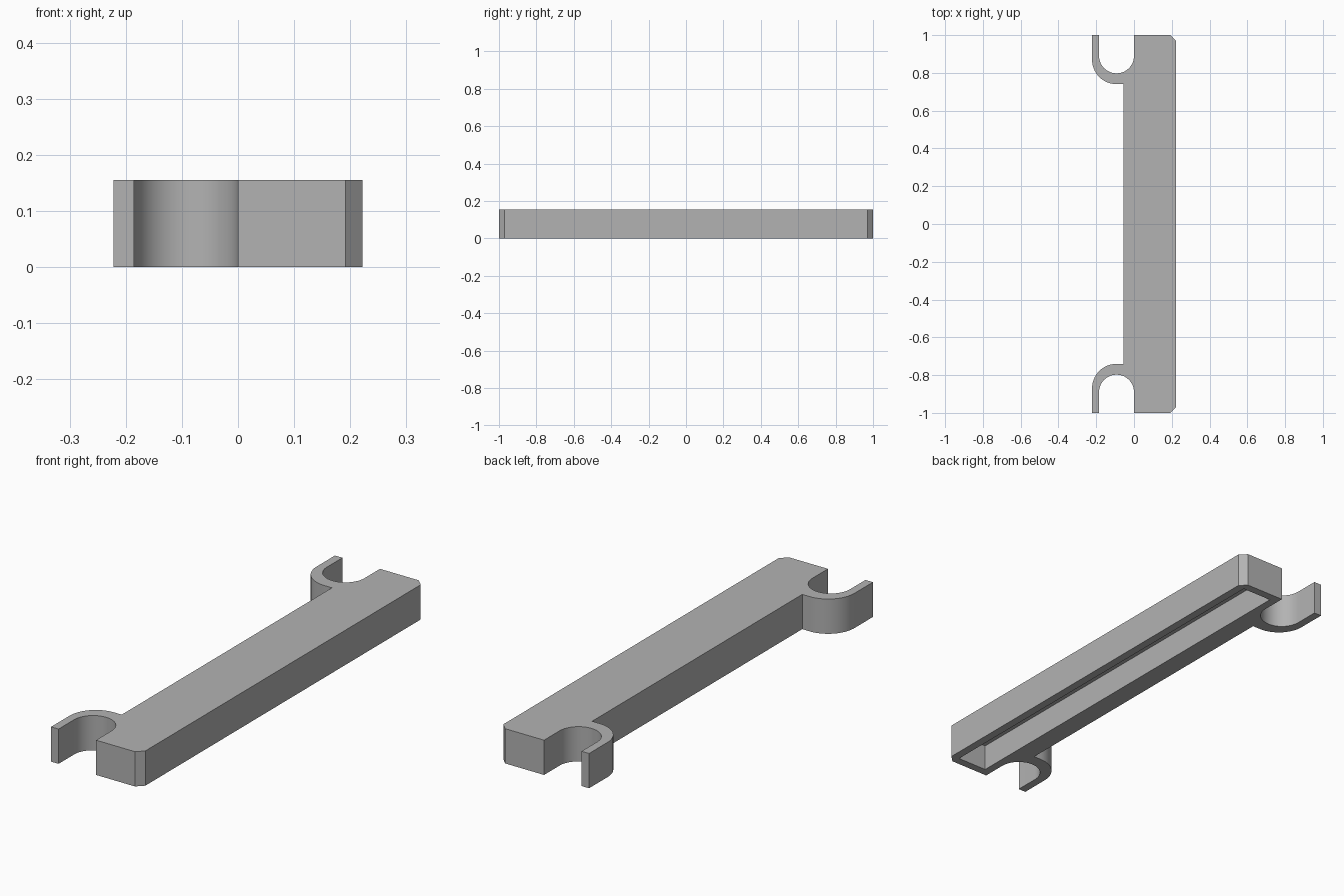
import bpy, bmesh
from math import pi, cos, sin, radians

cube = bpy.data.objects.get("Cube")
if cube:
    bpy.data.objects.remove(cube, do_unlink=True)

HEIGHT = 0.155
WALL = 0.037
SIDE = 0.222           # half width
CHAMFER = 0.03
HOOK_X = -SIDE / 2 + WALL / 2   # centre of the hook opening
INNER_R = -HOOK_X
OUTER_R = SIDE + HOOK_X
INNER_Y, OUTER_Y = 0.89, 0.87
STEPS = 24

grey = bpy.data.materials.new("grey_plastic")
grey.use_nodes = True
grey.diffuse_color = (0.45, 0.45, 0.45, 1)
grey.node_tree.nodes["Principled BSDF"].inputs["Base Color"].default_value = grey.diffuse_color


def arc(cx, cy, r, start, end):
    return [(cx + r * cos(start + (end - start) * i / STEPS),
             cy + r * sin(start + (end - start) * i / STEPS)) for i in range(STEPS + 1)]


def prism(name, outline, z0, z1):
    bm = bmesh.new()
    base = bm.faces.new([bm.verts.new((x, y, z0)) for x, y in outline])
    top = bmesh.ops.extrude_face_region(bm, geom=[base])
    verts = [v for v in top["geom"] if isinstance(v, bmesh.types.BMVert)]
    bmesh.ops.translate(bm, verts=verts, vec=(0, 0, z1 - z0))
    bmesh.ops.recalc_face_normals(bm, faces=bm.faces)
    mesh = bpy.data.meshes.new(name)
    bm.to_mesh(mesh)
    bm.free()
    mesh.materials.append(grey)
    obj = bpy.data.objects.new(name, mesh)
    bpy.context.collection.objects.link(obj)
    return obj


# Back half of the outline: chamfered end, open hook, recessed bar side
half = [(SIDE, 1 - CHAMFER), (SIDE - CHAMFER, 1), (0, 1)]
half += arc(HOOK_X, INNER_Y, INNER_R, 0, -pi)
half += [(-SIDE + WALL, 1), (-SIDE, 1)]
half += arc(HOOK_X, OUTER_Y, OUTER_R, pi, 1.5 * pi)
half += [(-0.055, OUTER_Y - OUTER_R)]
outline = half + [(x, -y) for x, y in reversed(half)]
body = prism("clip_bar", outline, 0, HEIGHT)

# Long pocket hollowed from the underside
px0, px1, py = WALL, SIDE - WALL, 1 - WALL
cutter = prism("pocket_cutter", [(px0, -py), (px1, -py), (px1, py), (px0, py)], -0.1, HEIGHT - WALL)
cutter.hide_render = True
cutter.hide_set(True)
pocket = body.modifiers.new("pocket", 'BOOLEAN')
pocket.operation = 'DIFFERENCE'
pocket.solver = 'EXACT'
pocket.object = cutter

# Bake the cut, then smooth only the curved walls
bpy.context.view_layer.objects.active = body
body.select_set(True)
bpy.ops.object.modifier_apply(modifier=pocket.name)
bpy.data.objects.remove(cutter, do_unlink=True)
bpy.ops.object.shade_smooth_by_angle(angle=radians(30))
